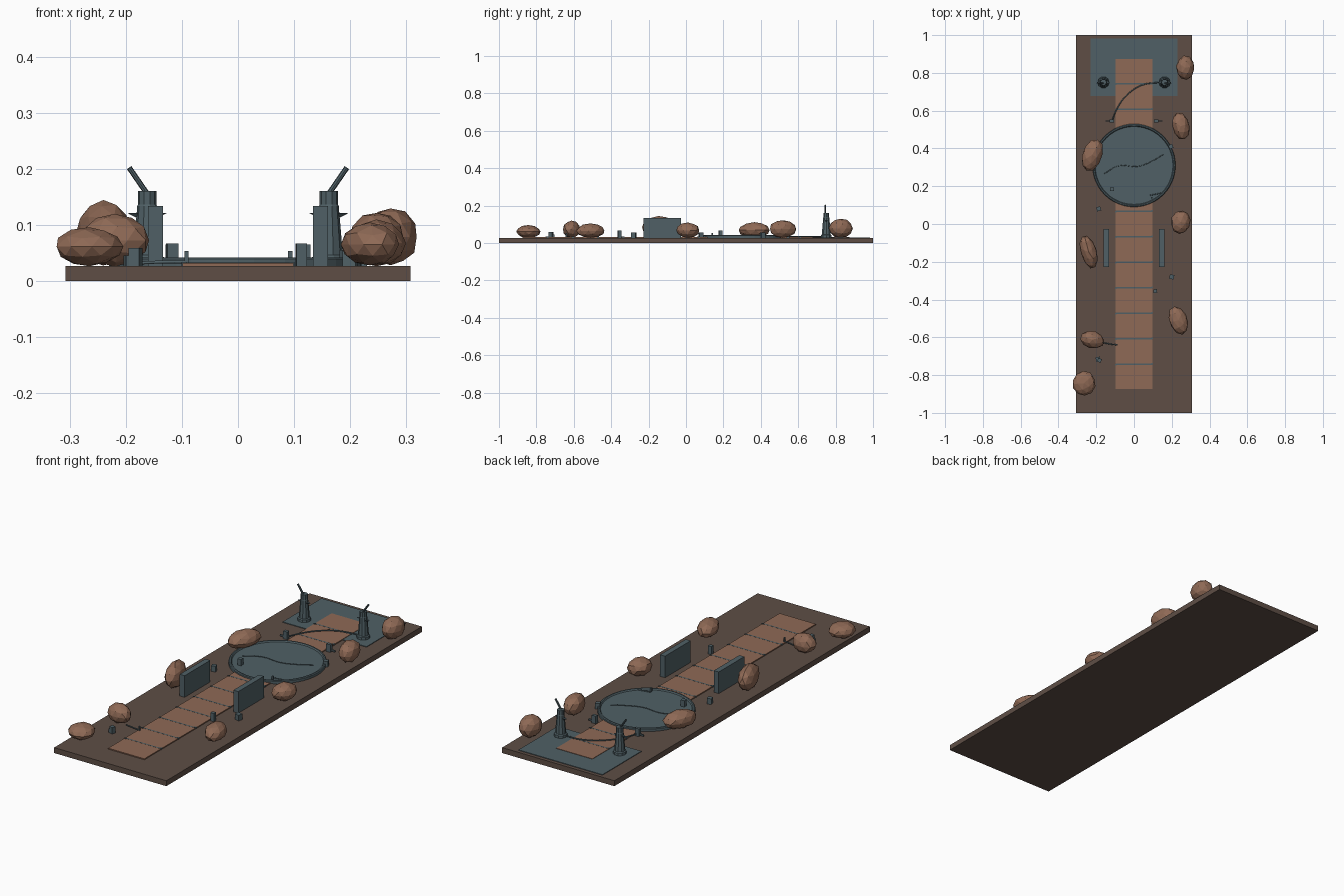
import bpy, bmesh, math, random
from mathutils import Vector, Matrix

if "Cube" in bpy.data.objects:
    bpy.data.objects.remove(bpy.data.objects["Cube"])

random.seed(4)
GROUND = 0.027


def material(name, rgb):
    m = bpy.data.materials.new(name)
    m.diffuse_color = (*rgb, 1)
    m.use_nodes = True
    m.node_tree.nodes["Principled BSDF"].inputs["Base Color"].default_value = m.diffuse_color
    return m


SOIL = material("dark_soil", (0.112, 0.076, 0.060))
CLAY = material("clay", (0.275, 0.143, 0.092))
SLATE = material("slate", (0.080, 0.118, 0.133))


def finish(name, bm, mat):
    me = bpy.data.meshes.new(name)
    bm.to_mesh(me)
    bm.free()
    me.materials.append(mat)
    ob = bpy.data.objects.new(name, me)
    bpy.context.collection.objects.link(ob)
    return ob


def box(name, center, size, mat, turn=0.0):
    bm = bmesh.new()
    bmesh.ops.create_cube(bm, size=1, matrix=Matrix.Translation(center)
                          @ Matrix.Rotation(turn, 4, 'Z') @ Matrix.Diagonal((*size, 1)))
    return finish(name, bm, mat)


def lathe(name, x, y, profile, sides, mat):
    """Turn a list of (radius, z) around a vertical axis."""
    bm = bmesh.new()
    rings = []
    for r, z in profile:
        rings.append([bm.verts.new((x + r * math.cos(2 * math.pi * i / sides),
                                    y + r * math.sin(2 * math.pi * i / sides), z))
                      for i in range(sides)])
    for a, b in zip(rings, rings[1:]):
        for i in range(sides):
            j = (i + 1) % sides
            bm.faces.new((a[i], a[j], b[j], b[i]))
    bm.faces.new(rings[0][::-1])
    bm.faces.new(rings[-1])
    return finish(name, bm, mat)


def tube(name, points, radius, mat):
    """Smooth cable through points, converted to a mesh."""
    cu = bpy.data.curves.new(name, 'CURVE')
    cu.dimensions = '3D'
    cu.bevel_depth = radius
    cu.bevel_resolution = 1
    cu.resolution_u = 5
    cu.use_fill_caps = True
    sp = cu.splines.new('BEZIER')
    sp.bezier_points.add(len(points) - 1)
    for bp, p in zip(sp.bezier_points, points):
        bp.co = p
        bp.handle_left_type = bp.handle_right_type = 'AUTO'
    cu.materials.append(mat)
    ob = bpy.data.objects.new(name, cu)
    bpy.context.collection.objects.link(ob)


# ground slab and rear pad
box("ground_slab", (0, 0, GROUND / 2), (0.615, 2, GROUND), SOIL)
box("rear_pad", (0, 0.83, GROUND + 0.001), (0.46, 0.305, 0.004), SLATE)

# paved path with thin seam bars
for i in range(13):
    y = -0.81 + 0.135 * i
    if not 0.15 < y < 0.5:
        box("path_tile", (0, y, GROUND + 0.002), (0.198, 0.129, 0.006), CLAY)
    seam = y + 0.0675
    if i < 12 and not 0.1 < seam < 0.52:
        box("path_seam", (0, seam, GROUND + 0.002), (0.19, 0.007, 0.007), SLATE)
        for s in (-1, 1):
            box("seam_stub", (s * 0.096, seam + s * 0.003, GROUND + 0.003),
                (0.009, 0.009, 0.008), SLATE)

# round plaza with raised rim
lathe("round_plaza", 0, 0.31,
      [(0.22, GROUND - 0.004), (0.22, 0.039), (0.216, 0.042), (0.210, 0.042),
       (0.206, 0.036)], 48, SLATE)
tube("plaza_crack", [(-0.16, 0.265, 0.037), (-0.08, 0.308, 0.037), (0.02, 0.305, 0.037),
                     (0.09, 0.33, 0.037), (0.155, 0.368, 0.037)], 0.002, SLATE)
tube("plaza_short_crack", [(0.085, 0.152, 0.037), (0.115, 0.158, 0.037),
                           (0.15, 0.165, 0.037)], 0.003, SLATE)

for s in (-1, 1):
    # side walls
    box("side_wall", (s * 0.147, -0.127, 0.08), (0.027, 0.2, 0.108), SLATE)
    # towers with collar, side lugs and slanted rod
    tx, ty = s * 0.162, 0.75
    lathe("tower", tx, ty, [(0.031, GROUND), (0.030, 0.042), (0.025, 0.046),
                            (0.0175, 0.134), (0.0165, 0.136), (0.0165, 0.16)], 10, SLATE)
    bm = bmesh.new()
    bmesh.ops.create_cone(bm, cap_ends=True, segments=4, radius1=0.012, radius2=0.035,
                          depth=0.012, matrix=Matrix.Translation((tx, ty, 0.115))
                          @ Matrix.Diagonal((1, 0.5, 1, 1)))
    finish("tower_lugs", bm, SLATE)
    a, b = Vector((s * 0.161, 0.745, 0.154)), Vector((s * 0.194, 0.745, 0.202))
    d = b - a
    bm = bmesh.new()
    bmesh.ops.create_cone(bm, cap_ends=True, segments=8, radius1=0.0048, radius2=0.0048,
                          depth=d.length, matrix=Matrix.Translation((a + b) / 2)
                          @ d.to_track_quat('Z', 'Y').to_matrix().to_4x4())
    finish("tower_rod", bm, SLATE)
    # posts where the path leaves the plaza
    box("cable_post", (s * 0.118, 0.546, 0.046), (0.022, 0.016, 0.038), SLATE)
    box("cable_arm", (s * 0.136, 0.546, 0.036), (0.03, 0.006, 0.008), SLATE)

# loose cables
tube("long_cable", [(-0.117, 0.546, 0.036), (-0.085, 0.62, 0.035), (-0.03, 0.69, 0.035),
                    (0.05, 0.738, 0.035), (0.14, 0.75, 0.036)], 0.003, SLATE)
tube("short_cable", [(-0.175, -0.625, 0.032), (-0.13, -0.635, 0.034),
                     (-0.09, -0.64, 0.034)], 0.003, SLATE)

# scattered blocks: x, y, width, height, turn
for x, y, w, h, t in [(-0.187, 0.08, 0.022, 0.028, 0.3), (0.2, -0.28, 0.024, 0.028, -0.2),
                      (0.113, -0.355, 0.019, 0.04, 0.1), (-0.19, -0.716, 0.024, 0.018, 0.2),
                      (-0.183, -0.722, 0.02, 0.032, -0.3), (-0.117, 0.185, 0.02, 0.04, 0.1),
                      (0.195, 0.41, 0.022, 0.028, 0.4), (-0.092, -0.64, 0.007, 0.026, 0),
                      (0.093, 0.14, 0.008, 0.026, 0)]:
    box("loose_block", (x, y, GROUND + h / 2), (w, w, h), SLATE, t)

# boulders: x, y, half width, half depth, top height, turn
for x, y, rx, ry, top, t in [(0.272, 0.827, 0.048, 0.063, 0.130, 0),
                             (0.248, 0.518, 0.046, 0.073, 0.122, 14),
                             (-0.222, 0.365, 0.052, 0.088, 0.110, -18),
                             (-0.240, -0.148, 0.042, 0.088, 0.143, 16),
                             (0.247, 0.010, 0.051, 0.062, 0.108, -10),
                             (0.235, -0.510, 0.048, 0.077, 0.103, 18),
                             (-0.220, -0.612, 0.063, 0.046, 0.118, -14),
                             (-0.265, -0.843, 0.060, 0.064, 0.095, 0)]:
    bm = bmesh.new()
    bmesh.ops.create_icosphere(bm, subdivisions=2, radius=1)
    bmesh.ops.rotate(bm, verts=bm.verts,
                     matrix=Matrix.Rotation(random.uniform(0, 6), 3, 'Z'))
    for v in bm.verts:
        v.co *= random.uniform(0.97, 1.05)
    rz = (top - GROUND) / 2
    bm.transform(Matrix.Translation((x, y, GROUND + rz))
                 @ Matrix.Rotation(math.radians(t), 4, 'Z')
                 @ Matrix.Diagonal((rx, ry, rz, 1)))
    finish("boulder", bm, CLAY)
